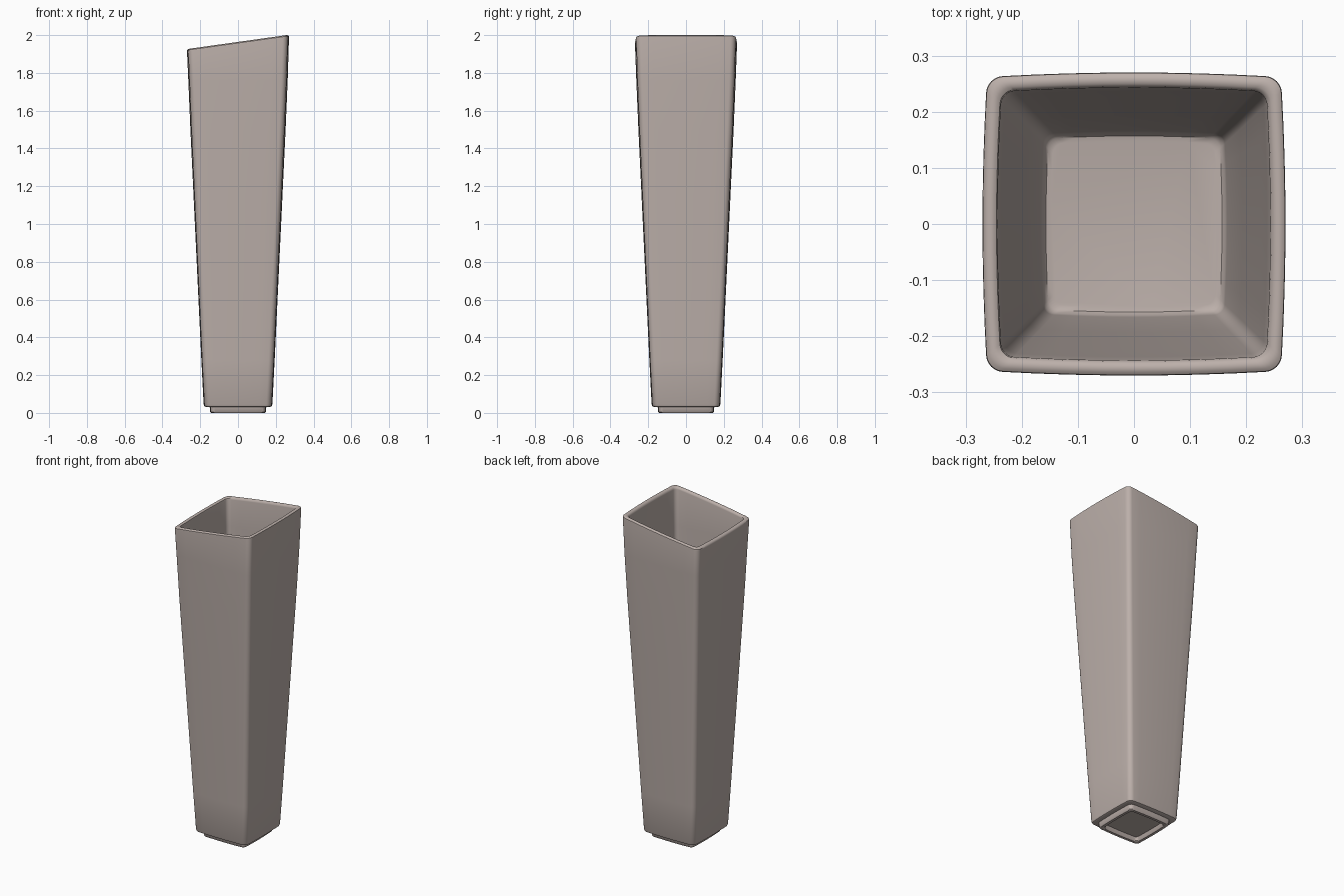
import bpy, bmesh, math

if "Cube" in bpy.data.objects:
    bpy.data.objects.remove(bpy.data.objects["Cube"])

SLOPE = 0.14      # tilt of the rim along x
BULGE = 0.03      # outward bow of each side


def section(h, r, z, tilt):
    """Rounded square with gently bowed sides, as a closed list of points."""
    pts = []
    for q in range(4):
        a0 = q * math.pi / 2
        c, s = math.cos(a0), math.sin(a0)
        e = h - r
        local = [(h, -e + 2 * e * i / 8) for i in range(8)]
        for i in range(6):
            a = i / 6 * math.pi / 2
            local.append((e + r * math.cos(a), e + r * math.sin(a)))
        for u, v in local:
            x, y = u * c - v * s, u * s + v * c
            bx = x * (1 - BULGE * (y / h) ** 2)
            by = y * (1 - BULGE * (x / h) ** 2)
            pts.append((bx, by, z + (SLOPE * bx if tilt else 0)))
    return pts


# Profile from underside recess, over foot, outer wall and rim, to inner floor:
# half width, corner radius, height
profile = [
    (0.118, 0.014, 0.025), (0.121, 0.015, 0.020), (0.123, 0.016, 0.004), (0.127, 0.017, 0.0),
    (0.143, 0.020, 0.0), (0.147, 0.021, 0.004), (0.150, 0.022, 0.032),
    (0.172, 0.025, 0.032), (0.178, 0.027, 0.035), (0.182, 0.028, 0.045),
    (0.194, 0.028, 0.28), (0.214, 0.028, 0.70), (0.234, 0.028, 1.12),
    (0.252, 0.028, 1.50), (0.263, 0.028, 1.76), (0.270, 0.028, 1.950),
    (0.269, 0.028, 1.958), (0.264, 0.027, 1.962), (0.257, 0.026, 1.964),
    (0.250, 0.025, 1.962), (0.245, 0.024, 1.958), (0.243, 0.023, 1.950),
    (0.237, 0.022, 1.76), (0.227, 0.021, 1.50), (0.193, 0.020, 0.70),
    (0.166, 0.018, 0.085), (0.163, 0.018, 0.070), (0.157, 0.018, 0.062), (0.148, 0.018, 0.060),
]

bm = bmesh.new()
rings = [[bm.verts.new(p) for p in section(h, r, z, z > 1.9)] for h, r, z in profile]
for a, b in zip(rings, rings[1:]):
    n = len(a)
    for i in range(n):
        j = (i + 1) % n
        bm.faces.new((a[i], a[j], b[j], b[i]))
# Underside and inner floor
bm.faces.new(rings[0][::-1])
bm.faces.new(rings[-1])
bmesh.ops.recalc_face_normals(bm, faces=bm.faces)

mesh = bpy.data.meshes.new("vase")
bm.to_mesh(mesh)
bm.free()
vase = bpy.data.objects.new("vase", mesh)
bpy.context.collection.objects.link(vase)

# Warm grey ceramic
mat = bpy.data.materials.new("warm_grey")
mat.diffuse_color = (0.50, 0.43, 0.40, 1)
mat.use_nodes = True
mat.node_tree.nodes["Principled BSDF"].inputs["Base Color"].default_value = mat.diffuse_color
mesh.materials.append(mat)

bpy.context.view_layer.objects.active = vase
vase.select_set(True)
bpy.ops.object.shade_smooth_by_angle(angle=math.radians(40))
